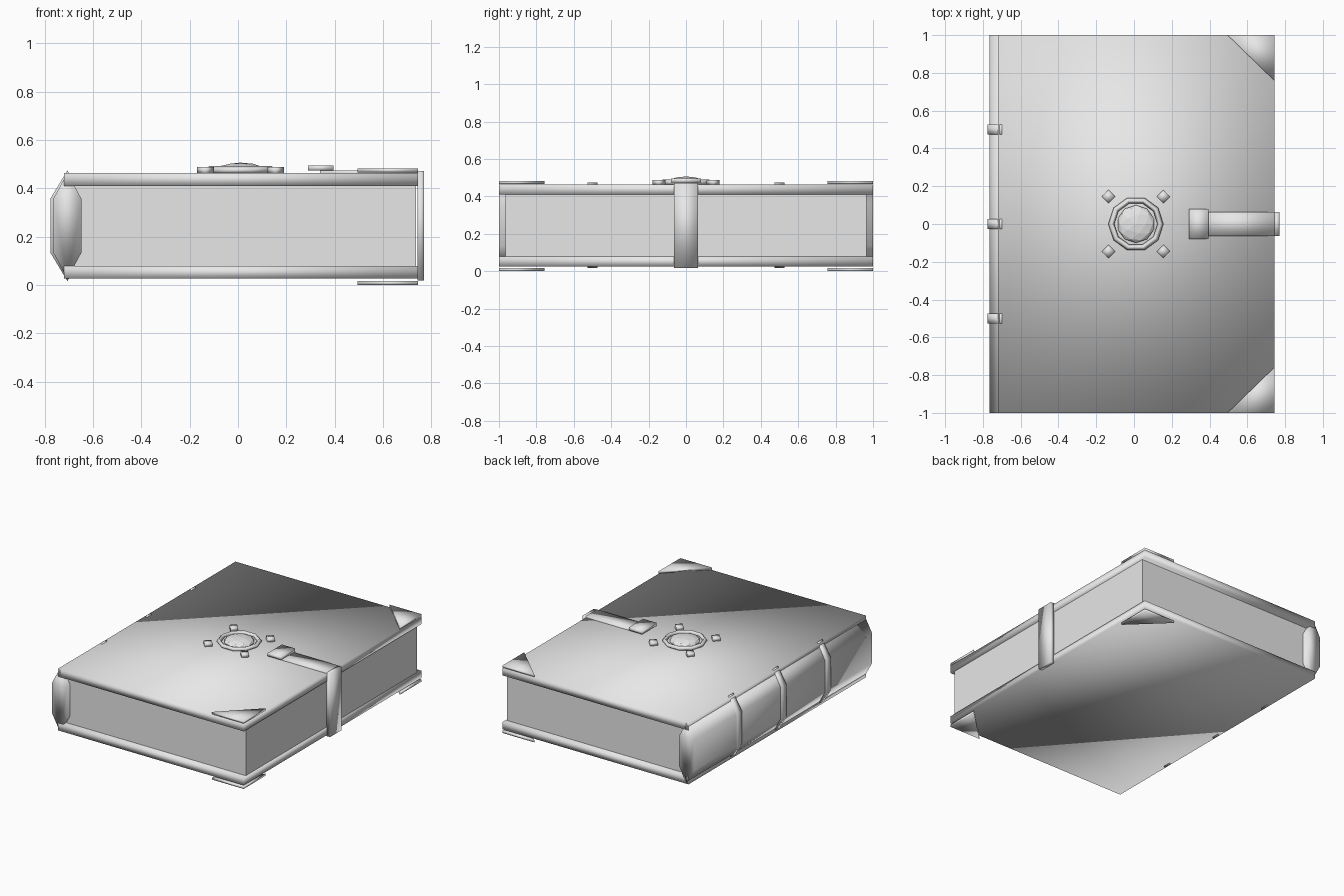
import bpy, bmesh, math
from mathutils import Matrix, Vector

if "Cube" in bpy.data.objects:
    bpy.data.objects.remove(bpy.data.objects["Cube"])

grey = bpy.data.materials.new("plain_grey")
grey.diffuse_color = (0.8, 0.8, 0.8, 1)
grey.use_nodes = True
grey.node_tree.nodes["Principled BSDF"].inputs["Base Color"].default_value = grey.diffuse_color


def finish(name, bm, smooth=True):
    bmesh.ops.recalc_face_normals(bm, faces=bm.faces)
    for f in bm.faces:
        f.smooth = smooth
    me = bpy.data.meshes.new(name)
    bm.to_mesh(me)
    bm.free()
    me.materials.append(grey)
    ob = bpy.data.objects.new(name, me)
    bpy.context.collection.objects.link(ob)
    return ob


def box(name, x, y, z, smooth=True):
    """Box from (min, max) pairs."""
    bm = bmesh.new()
    bmesh.ops.create_cube(bm, size=1)
    for v in bm.verts:
        v.co = Vector([(a + b) / 2 + c * (b - a) for c, (a, b) in zip(v.co, (x, y, z))])
    return finish(name, bm, smooth)


def prism(name, pts, vec, smooth=True):
    """Extrude a closed polygon along vec."""
    bm = bmesh.new()
    f = bm.faces.new([bm.verts.new(p) for p in pts])
    ext = bmesh.ops.extrude_face_region(bm, geom=[f])
    for v in ext["geom"]:
        if isinstance(v, bmesh.types.BMVert):
            v.co += Vector(vec)
    return finish(name, bm, smooth)


def spine_hex(name, rx, rz, y0, y1):
    """Six-sided spine section with a point at top and bottom."""
    pts = []
    for i in range(6):
        a = math.radians(90 + 60 * i)
        pts.append((-0.706 + rx * math.cos(a) / math.cos(math.pi / 6), y0, 0.245 + rz * math.sin(a)))
    prism(name, pts, (0, y1 - y0, 0))


# Covers and page block
box("top_cover", (-0.72, 0.745), (-1, 1), (0.41, 0.464))
box("bottom_cover", (-0.72, 0.745), (-1, 1), (0.026, 0.079))
box("pages", (-0.69, 0.737), (-0.965, 0.965), (0.078, 0.411), smooth=False)

# Spine and its raised bands
spine_hex("spine", 0.059, 0.219, -1, 1)
for i, y in enumerate((-0.5, 0, 0.5)):
    spine_hex(f"spine_band_{i}", 0.069, 0.229, y - 0.026, y + 0.026)

# Corner plates on both covers
for side, s in (("front", -1), ("back", 1)):
    for level, z in (("top", 0.466), ("bottom", 0.0)):
        prism(f"corner_{level}_{side}",
              [(0.495, s, z), (0.745, s, z), (0.745, s * 0.757, z)], (0, 0, 0.016))

# Strap, folded over the fore edge, with buckle plate
box("strap_side", (0.742, 0.77), (-0.063, 0.063), (0.018, 0.472))
box("strap_top", (0.34, 0.745), (-0.063, 0.063), (0.452, 0.474))
box("buckle", (0.29, 0.395), (-0.08, 0.08), (0.473, 0.495))

# Medallion ring: ten sides, diamond section
MX = 0.01
bm = bmesh.new()
rings = []
for i in range(10):
    a = math.tau * i / 10
    rings.append([bm.verts.new((MX + r * math.cos(a), r * math.sin(a), z))
                  for r, z in ((0.146, 0.475), (0.13, 0.491), (0.114, 0.475), (0.13, 0.459))])
for i in range(10):
    p, q = rings[i], rings[(i + 1) % 10]
    for j in range(4):
        k = (j + 1) % 4
        bm.faces.new((p[j], q[j], q[k], p[k]))
finish("medallion_ring", bm)

# Faceted gem
bm = bmesh.new()
bmesh.ops.create_icosphere(bm, subdivisions=2, radius=1,
                           matrix=Matrix.Translation((MX, 0, 0.475)) @ Matrix.Diagonal((0.1, 0.1, 0.031, 1)))
finish("gem", bm, smooth=False)

# Four diamond studs round the medallion
for i in range(4):
    cx = MX + 0.145 * (1 if i % 2 else -1)
    cy = 0.145 * (1 if i // 2 else -1)
    r = 0.035
    prism(f"stud_{i}", [(cx + r, cy, 0.462), (cx, cy + r, 0.462),
                        (cx - r, cy, 0.462), (cx, cy - r, 0.462)], (0, 0, 0.025))
